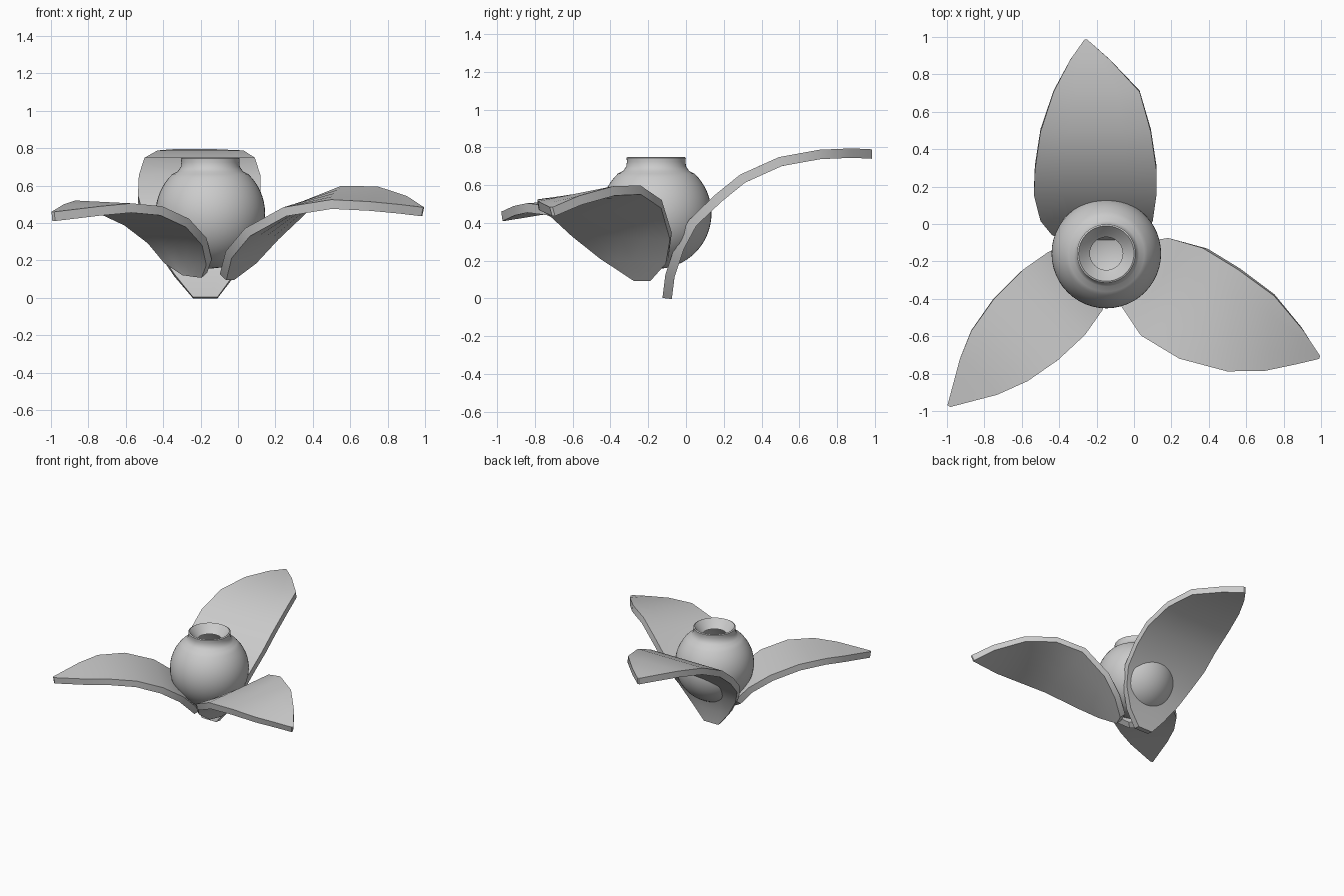
import bpy
import math
from mathutils import Vector

if "Cube" in bpy.data.objects:
    bpy.data.objects.remove(bpy.data.objects["Cube"], do_unlink=True)

# One plain clay colour
clay = bpy.data.materials.new("light grey")
clay.use_nodes = True
grey = (0.6, 0.6, 0.6, 1)
clay.diffuse_color = grey
clay.node_tree.nodes["Principled BSDF"].inputs["Base Color"].default_value = grey


def make_object(name, verts, faces, location=(0, 0, 0)):
    mesh = bpy.data.meshes.new(name)
    mesh.from_pydata(verts, [], faces)
    mesh.materials.append(clay)
    obj = bpy.data.objects.new(name, mesh)
    obj.location = location
    bpy.context.collection.objects.link(obj)
    return obj


def finish(obj, angle):
    """Apply smooth shading that keeps edges above the angle sharp."""
    bpy.ops.object.select_all(action="DESELECT")
    obj.select_set(True)
    bpy.context.view_layer.objects.active = obj
    for modifier in list(obj.modifiers):
        bpy.ops.object.modifier_apply(modifier=modifier.name)
    bpy.ops.object.mode_set(mode="EDIT")
    bpy.ops.mesh.select_all(action="SELECT")
    bpy.ops.mesh.normals_make_consistent(inside=False)
    bpy.ops.object.mode_set(mode="OBJECT")
    bpy.ops.object.shade_smooth_by_angle(angle=math.radians(angle))


def arc(radius, start, end, steps):
    """Profile points on a circle, angles measured up from the lowest point."""
    points = []
    for i in range(steps + 1):
        a = math.radians(start + (end - start) * i / steps)
        points.append((radius * math.sin(a), -radius * math.cos(a)))
    return points


def make_lathe(name, profile, location, sides=48):
    """Spin a profile whose two ends lie on the axis."""
    verts, faces = [(0, 0, profile[0][1])], []
    rings = profile[1:-1]
    for r, z in rings:
        for i in range(sides):
            a = math.tau * i / sides
            verts.append((r * math.cos(a), r * math.sin(a), z))
    verts.append((0, 0, profile[-1][1]))
    last = len(verts) - 1
    for i in range(sides):
        j = (i + 1) % sides
        faces.append((0, 1 + j, 1 + i))
        for k in range(len(rings) - 1):
            a, b = 1 + k * sides, 1 + (k + 1) * sides
            faces.append((a + i, a + j, b + j, b + i))
        faces.append((last - sides + i, last - sides + j, last))
    return make_object(name, verts, faces, location)


def make_leaf(name, stations, thickness=0.05, columns=4):
    """Loft a sheet between two edges, then thicken it."""
    verts, faces = [], []
    for left, right in stations:
        for c in range(columns + 1):
            verts.append(Vector(left).lerp(Vector(right), c / columns))
    row = columns + 1
    for s in range(len(stations) - 1):
        for c in range(columns):
            a = s * row + c
            faces.append((a, a + 1, a + row + 1, a + row))
    leaf = make_object(name, verts, faces)
    solid = leaf.modifiers.new("thickness", "SOLIDIFY")
    solid.thickness = thickness
    solid.offset = 0
    finish(leaf, 40)
    return leaf


# Hollow round pot: outer ball, neck, funnel mouth, inner bowl
neck = [(0.175, 0.225), (0.158, 0.25), (0.155, 0.275), (0.157, 0.295),
        (0.148, 0.3), (0.135, 0.285), (0.105, 0.25), (0.088, 0.235)]
profile = arc(0.293, 0, 136, 24) + neck + arc(0.265, 150, 0, 16)
pot = make_lathe("round_pot", profile, (-0.148, -0.158, 0.45))
finish(pot, 50)

# Back leaf: straight across, given as left x, right x, y, z
back_rows = [(-0.24, -0.11, -0.1, 0), (-0.34, -0.02, -0.085, 0.12),
             (-0.44, 0.06, -0.035, 0.27), (-0.5, 0.1, 0.035, 0.4),
             (-0.535, 0.12, 0.17, 0.53), (-0.53, 0.12, 0.3, 0.635),
             (-0.5, 0.09, 0.5, 0.725), (-0.43, 0.03, 0.71, 0.763),
             (-0.34, -0.13, 0.88, 0.77), (-0.265, -0.25, 0.985, 0.765)]
make_leaf("back_leaf", [((a, y, z), (b, y, z)) for a, b, y, z in back_rows])

# Left leaf: twisted, front edge and back edge
make_leaf("left_leaf", [
    ((-0.08, -0.27, 0.11), (-0.04, -0.18, 0.11)),
    ((-0.05, -0.45, 0.23), (0.08, -0.1, 0.2)),
    ((0.05, -0.6, 0.35), (0.2, -0.08, 0.33)),
    ((0.25, -0.72, 0.46), (0.38, -0.13, 0.5)),
    ((0.5, -0.785, 0.5), (0.56, -0.24, 0.575)),
    ((0.7, -0.78, 0.49), (0.75, -0.38, 0.57)),
    ((0.86, -0.745, 0.475), (0.9, -0.56, 0.52)),
    ((0.985, -0.715, 0.46), (0.99, -0.7, 0.46))])

# Right leaf: smaller, back edge and front edge
make_leaf("right_leaf", [
    ((-0.28, -0.19, 0.13), (-0.18, -0.27, 0.12)),
    ((-0.38, -0.13, 0.2), (-0.155, -0.36, 0.19)),
    ((-0.47, -0.16, 0.31), (-0.18, -0.47, 0.3)),
    ((-0.6, -0.25, 0.41), (-0.27, -0.6, 0.4)),
    ((-0.75, -0.4, 0.48), (-0.41, -0.73, 0.465)),
    ((-0.87, -0.57, 0.495), (-0.57, -0.84, 0.48)),
    ((-0.93, -0.72, 0.475), (-0.73, -0.91, 0.465)),
    ((-0.995, -0.965, 0.435), (-0.98, -0.975, 0.435))])
